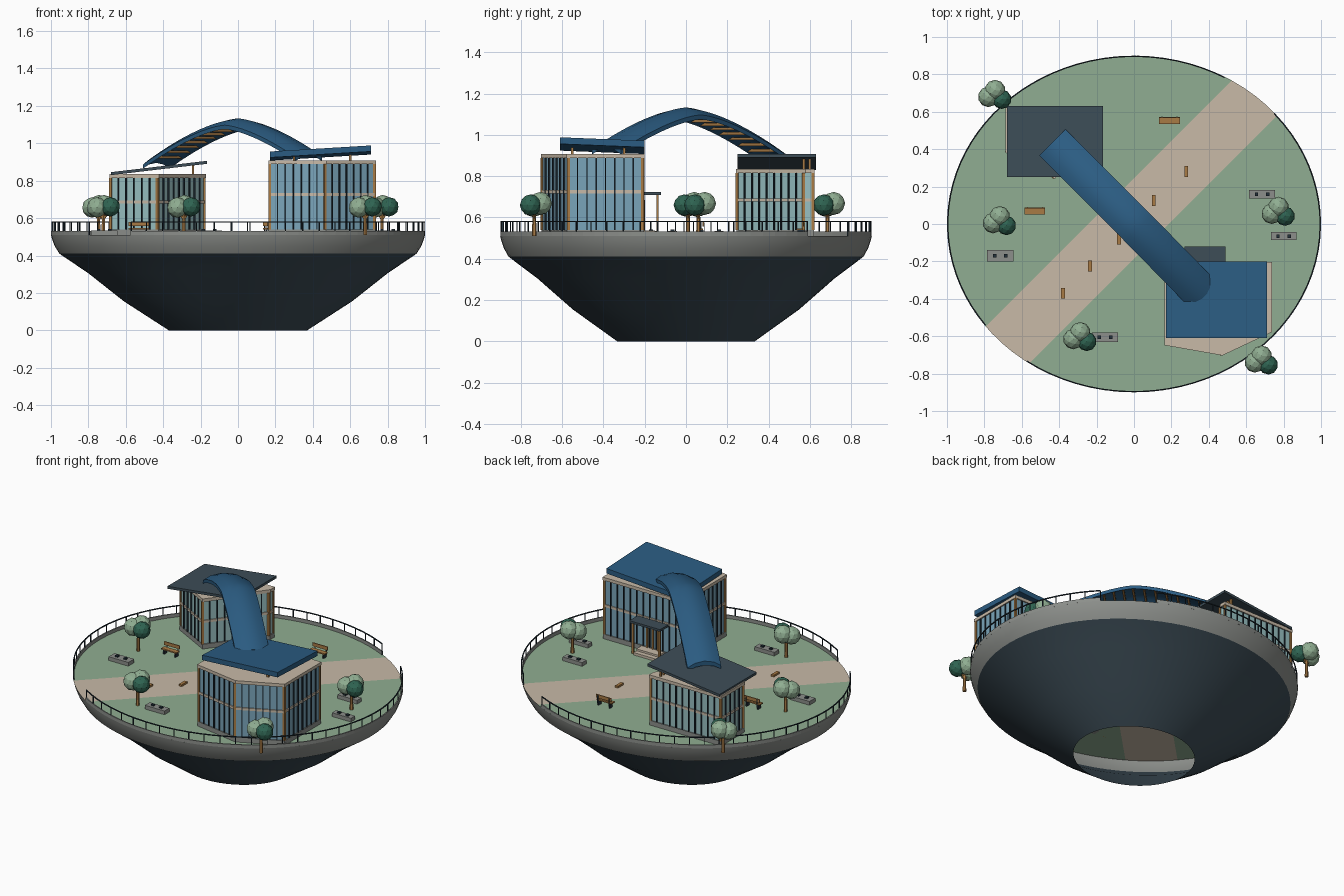
import bpy, bmesh, math
from mathutils import Matrix, Vector

if "Cube" in bpy.data.objects:
    bpy.data.objects.remove(bpy.data.objects["Cube"])

def material(name, hexa):
    m = bpy.data.materials.new(name)
    srgb = [int(hexa[i:i + 2], 16) / 255 for i in (0, 2, 4)]
    m.diffuse_color = [((c + .055) / 1.055) ** 2.4 if c > .04 else c / 12.92 for c in srgb] + [1]
    m.use_nodes = True
    m.node_tree.nodes["Principled BSDF"].inputs["Base Color"].default_value = m.diffuse_color
    return m

SLATE = material("slate", "3D4D57")
CONCRETE = material("concrete", "8C8F8B")
GREEN = material("sage_green", "90AE92")
TAN = material("tan_stone", "C8BAA7")
GLASS_BLUE = material("blue_glass", "7AA5BA")
GLASS_TEAL = material("teal_glass", "98C0C2")
BLUE = material("roof_blue", "2B5C82")
WOOD = material("wood", "A97B45")
LEAF = material("dark_leaf", "2F6452")
DARK = material("dark_metal", "22303A")
G = 0.51      # ground height
YR = 0.9      # ellipse ratio

def finish(bm, name, *mats, smooth=None):
    bmesh.ops.recalc_face_normals(bm, faces=bm.faces)
    me = bpy.data.meshes.new(name)
    bm.to_mesh(me)
    bm.free()
    for m in mats:
        me.materials.append(m)
    ob = bpy.data.objects.new(name, me)
    bpy.context.collection.objects.link(ob)
    if smooth:
        bpy.context.view_layer.objects.active = ob
        ob.select_set(True)
        bpy.ops.object.shade_smooth_by_angle(angle=math.radians(smooth))
        ob.select_set(False)
    return ob

def box(bm, c, size, rot=0.0):
    m = Matrix.Translation(c) @ Matrix.Rotation(rot, 4, 'Z') @ Matrix.Diagonal((*size, 1))
    return bmesh.ops.create_cube(bm, size=1, matrix=m)['verts']

def boxes(name, mat, items):
    bm = bmesh.new()
    for it in items:
        box(bm, *it)
    return finish(bm, name, mat)

def prism(name, pts, z0, z1, mat):
    bm = bmesh.new()
    f = bm.faces.new([bm.verts.new((x, y, z0)) for x, y in pts])
    top = bmesh.ops.extrude_face_region(bm, geom=[f])['geom']
    bmesh.ops.translate(bm, vec=(0, 0, z1 - z0), verts=[v for v in top if isinstance(v, bmesh.types.BMVert)])
    return finish(bm, name, mat)

def grow(pts, d):
    cx, cy = sum(p[0] for p in pts) / len(pts), sum(p[1] for p in pts) / len(pts)
    return [(x + math.copysign(d, x - cx), y + math.copysign(d, y - cy)) for x, y in pts]

def ell(t, r=1.0):
    return r * math.cos(t), YR * r * math.sin(t)

def sweep_rings(name, rings, mat, smooth=None, closed_rings=False, cap=False):
    bm = bmesh.new()
    rows = [[bm.verts.new(p) for p in ring] for ring in rings]
    n = len(rows[0])
    pairs = list(zip(rows, rows[1:])) + ([(rows[-1], rows[0])] if closed_rings else [])
    for a, b in pairs:
        for i in range(n):
            bm.faces.new((a[i], a[(i + 1) % n], b[(i + 1) % n], b[i]))
    if cap:
        bm.faces.new(rows[0])
        bm.faces.new(rows[-1])
    return finish(bm, name, mat, smooth=smooth)

# Bowl shell, open underneath, and its rim
N = 80
def lathe(name, prof, mat):
    sweep_rings(name, [[(*ell(2 * math.pi * i / N, r), z) for i in range(N)] for r, z in prof], mat, smooth=25)
lathe("bowl", [(.37, 0), (.61, .155), (.80, .305), (.955, .41)], SLATE)
lathe("rim", [(.955, .41), (.98, .45), (.995, .49), (1.0, G)], CONCRETE)

# Ground sheet, cut along both path edges
bm = bmesh.new()
bm.faces.new([bm.verts.new((*ell(2 * math.pi * i / N), G)) for i in range(N)])
nrm = Vector((-1, 1, 0)).normalized()
mid = Vector((0, .03, G))
for s in (-.152, .152):
    bmesh.ops.bisect_plane(bm, geom=bm.verts[:] + bm.edges[:] + bm.faces[:], plane_co=mid + nrm * s, plane_no=nrm)
for f in bm.faces:
    f.material_index = int(abs((f.calc_center_median() - mid).dot(nrm)) < .15)
finish(bm, "ground", GREEN, TAN)

# Curb and railing on two arcs, open where the path leaves
posts = []
for k, (a0, a1) in enumerate(((61, 217), (235, 401))):
    ts = [math.radians(a0 + (a1 - a0) * i / 40) for i in range(41)]
    def arc(name, ri, ro, z0, z1, mat):
        sweep_rings(name, [[(*ell(t, ri), z0), (*ell(t, ro), z0), (*ell(t, ro), z1), (*ell(t, ri), z1)]
                           for t in ts], mat, cap=True)
    arc(f"curb_{k}", .992, 1.0, G, .532, CONCRETE)
    arc(f"handrail_{k}", .993, .999, .577, .583, DARK)
    for i in range(31):
        t = math.radians(a0 + (a1 - a0) * i / 30)
        posts.append(((*ell(t, .995), .545), (.005, .005, .07), t))
boxes("railing_posts", DARK, posts)

# Glass pavilions
def pavilion(name, pts, top, band, glass):
    prism(name + "_plinth", grow(pts, .006), G, .54, CONCRETE)
    prism(name + "_glass", pts, .54, top - .02, glass)
    prism(name + "_cap", grow(pts, .008), top - .02, top, TAN)
    mull, bands, corner = [], [], []
    for (x0, y0), (x1, y1) in zip(pts, pts[1:] + pts[:1]):
        L, a = math.hypot(x1 - x0, y1 - y0), math.atan2(y1 - y0, x1 - x0)
        bands.append((((x0 + x1) / 2, (y0 + y1) / 2, band), (L, .012, .016), a))
        corner.append(((x0, y0, (.54 + top - .02) / 2), (.014, .014, top - .56), a))
        n = max(1, round(L / .045))
        for i in range(1, n):
            mull.append(((x0 + (x1 - x0) * i / n, y0 + (y1 - y0) * i / n, (.52 + top) / 2),
                         (.006, .016, top - .56), a))
    boxes(name + "_mullions", DARK, mull)
    boxes(name + "_band", TAN, bands)
    boxes(name + "_corner_posts", WOOD, corner)

pavilion("large_pavilion", [(.17, -.64), (.465, -.695), (.73, -.57), (.73, -.21), (.17, -.21)], .908, .725, GLASS_BLUE)
pavilion("small_pavilion", [(-.68, .39), (-.43, .25), (-.18, .57), (-.18, .615), (-.68, .615)], .835, .685, GLASS_TEAL)

def roof(name, x0, x1, y0, y1, z, sx, sy, th, mat):
    bm = bmesh.new()
    cx, cy = (x0 + x1) / 2, (y0 + y1) / 2
    for v in box(bm, (cx, cy, z), (x1 - x0, y1 - y0, th)):
        v.co.z += sx * (v.co.x - cx) + sy * (v.co.y - cy)
    finish(bm, name, mat)
roof("large_roof", .17, .71, -.61, -.2, .948, .06, -.04, .032, BLUE)
roof("small_roof", -.68, -.165, .25, .63, .868, .118, 0, .016, SLATE)
boxes("roof_supports", WOOD, [((x, y, .92), (.012, .012, .04)) for x in (.3, .6) for y in (-.55, -.3)]
      + [((-.24, y, .86), (.012, .012, .06)) for y in (.57, .6)])

# Entrance canopy and steps behind the large pavilion
boxes("canopy", SLATE, [((.38, -.163, .717), (.22, .085, .014))])
boxes("canopy_posts", WOOD, [((x, -.138, .61), (.012, .012, .2)) for x in (.285, .475)])
boxes("entry_steps", TAN, [((.38, -.165, .518), (.16, .09, .016)), ((.38, -.18, .53), (.16, .06, .016))])
boxes("entry_door", WOOD, [((x, -.203, .61), (.01, .01, .15)) for x in (.34, .38, .42)])

# Arched bridge with wooden ribs underneath
A, C, B = Vector((-.437, .437, .905)), Vector((0, 0, 1.115)), Vector((.378, -.385, .945))
side = Vector((.7071, .7071, 0))
def spine(t):
    e = A if t < 0 else B
    p = C.lerp(e, abs(t))
    p.z = C.z + (e.z - C.z) * abs(t) ** 1.5
    return p
section = [(-.1, -.018), (-.055, .008), (0, .018), (.055, .008), (.1, -.018),
           (.1, -.04), (.055, -.018), (0, -.01), (-.055, -.018), (-.1, -.04)]
sweep_rings("bridge", [[spine(i / 16) + side * s + Vector((0, 0, h)) for s, h in section]
                       for i in range(-16, 17)], BLUE, smooth=30, cap=True)
ribs = []
for i in range(-8, 9):
    p = spine(i / 9.5)
    ribs.append(((p.x, p.y, p.z - .028), (.012, .18, .014), -math.pi / 4))
boxes("bridge_ribs", WOOD, ribs)

# Trees: trunk, two sage crowns and one dark crown
for i, (x, y) in enumerate([(-.745, .685), (-.72, .01), (-.29, -.61), (.77, .06), (.68, -.735)]):
    bm = bmesh.new()
    bmesh.ops.create_cone(bm, cap_ends=True, segments=6, radius1=.011, radius2=.008, depth=.14,
                          matrix=Matrix.Translation((x, y, G + .07)))
    for dx in (-.03, .03):
        bmesh.ops.create_cone(bm, cap_ends=True, segments=5, radius1=.006, radius2=.004, depth=.06,
                              matrix=Matrix.Translation((x + dx / 2, y, .615)) @ Matrix.Rotation(dx * 18, 4, 'Y'))
    finish(bm, f"tree_trunk_{i}", WOOD)
    for name, mat, balls in (("light_crown", GREEN, [(-.034, -.005, .657, .055), (.002, .03, .668, .056)]),
                             ("dark_crown", LEAF, [(.038, -.018, .66, .052)])):
        bm = bmesh.new()
        for dx, dy, z, r in balls:
            bmesh.ops.create_icosphere(bm, subdivisions=2, radius=r, matrix=Matrix.Translation((x + dx, y + dy, z)))
        finish(bm, f"{name}_{i}", mat)

# Stone slabs with small dark studs
slabs = [(-.715, -.17, .14, .06), (-.155, -.605, .14, .05), (.685, .16, .14, .045), (.8, -.065, .135, .042)]
boxes("stone_slabs", CONCRETE, [((x, y, G + .012), (w, d, .024)) for x, y, w, d in slabs])
boxes("slab_studs", DARK, [((x + s, y, G + .028), (.018, .018, .01)) for x, y, w, d in slabs for s in (-.03, .03)])

# Wooden benches
wood, legs = [], []
for x, y in ((-.53, .07), (.19, .555)):
    wood += [((x, y - .004, .543), (.11, .032, .008)), ((x, y + .014, .568), (.11, .006, .022))]
    for s in (-.04, .04):
        legs += [((x + s, y, .525), (.008, .028, .03)), ((x + s, y + .018, .55), (.006, .004, .05))]
boxes("bench_wood", WOOD, wood)
boxes("bench_legs", DARK, legs)

# Wooden markers along the path
boxes("path_markers", WOOD, [((x, y, G + .006), (.02, .058, .012)) for x, y in
                             ((-.38, -.37), (-.235, -.225), (-.08, -.08), (.105, .125), (.28, .28))])
